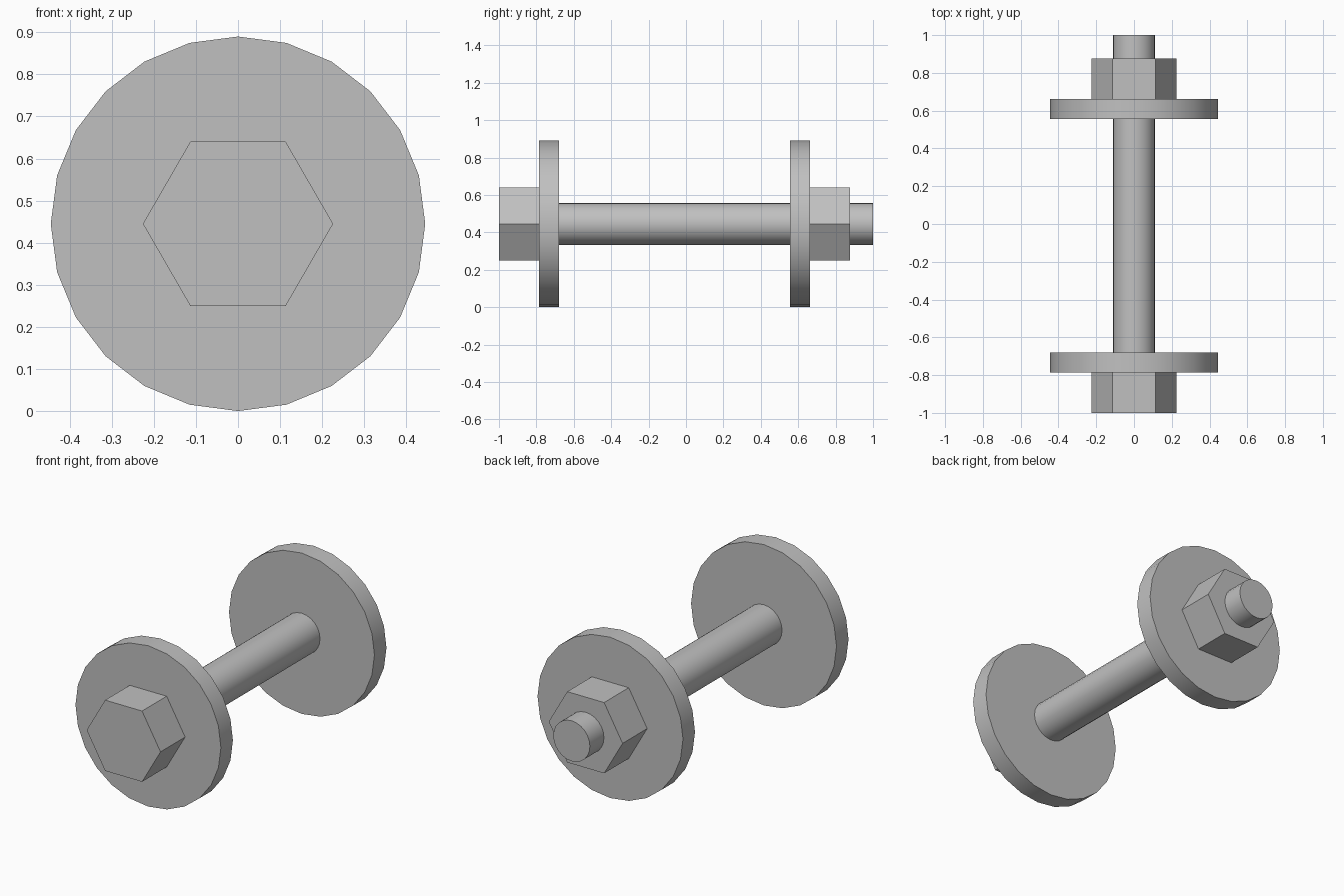
import bpy
import bmesh
from math import cos, sin, tau, radians

cube = bpy.data.objects.get("Cube")
if cube:
    bpy.data.objects.remove(cube)

AXIS_Z = 0.445

steel = bpy.data.materials.new("grey steel")
steel.use_nodes = True
colour = (0.53, 0.53, 0.53, 1)
steel.diffuse_color = colour
steel.node_tree.nodes["Principled BSDF"].inputs["Base Color"].default_value = colour


def prism(name, radius, sides, y0, y1, smooth=False):
    """Regular prism along y with one corner pointing to +x."""
    bm = bmesh.new()
    ring = [bm.verts.new((radius * cos(tau * i / sides), y0,
                          radius * sin(tau * i / sides)))
            for i in range(sides)]
    cap = bm.faces.new(ring)
    extruded = bmesh.ops.extrude_face_region(bm, geom=[cap], use_keep_orig=True)
    moved = [v for v in extruded["geom"] if isinstance(v, bmesh.types.BMVert)]
    bmesh.ops.translate(bm, verts=moved, vec=(0, y1 - y0, 0))
    bmesh.ops.recalc_face_normals(bm, faces=bm.faces)
    mesh = bpy.data.meshes.new(name)
    bm.to_mesh(mesh)
    bm.free()
    mesh.materials.append(steel)
    obj = bpy.data.objects.new(name, mesh)
    obj.location.z = AXIS_Z
    bpy.context.collection.objects.link(obj)
    if smooth:
        bpy.ops.object.select_all(action="DESELECT")
        obj.select_set(True)
        bpy.context.view_layer.objects.active = obj
        bpy.ops.object.shade_smooth_by_angle(angle=radians(30))
    return obj


# Bolt: hexagonal head and round shank
prism("bolt_head", 0.226, 6, -1.0, -0.785)
prism("bolt_shank", 0.112, 24, -0.8, 1.0, smooth=True)

# Washers at both ends
prism("front_washer", 0.445, 24, -0.785, -0.68, smooth=True)
prism("back_washer", 0.445, 24, 0.557, 0.662, smooth=True)

# Nut behind the back washer
prism("nut", 0.226, 6, 0.662, 0.877)
